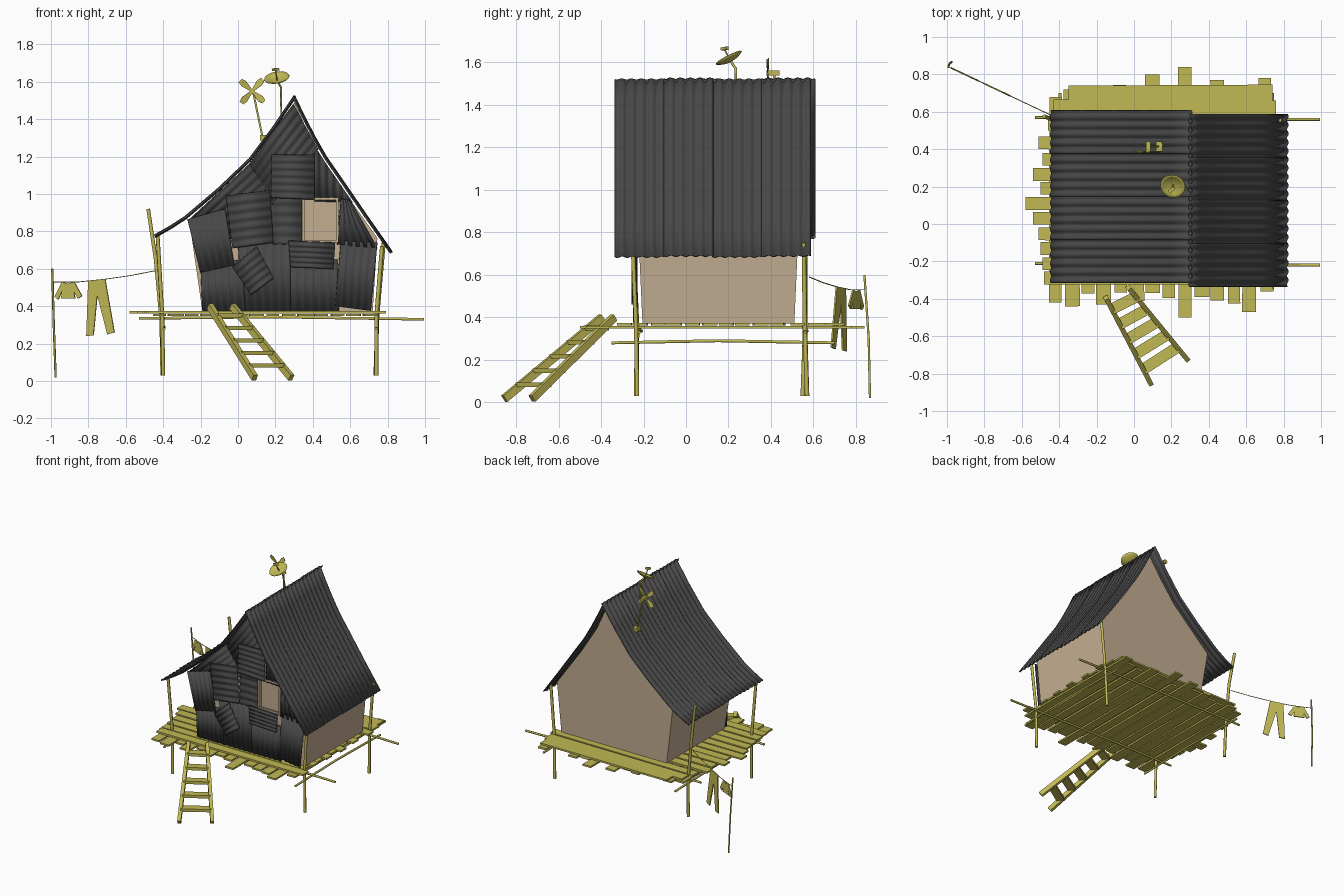
import bpy, bmesh, math, random
from mathutils import Vector as V, Matrix
random.seed(4)

def material(name, col):
    m = bpy.data.materials.new(name)
    m.diffuse_color = (*col, 1)
    return m
WOOD = material("wood", (0.53, 0.48, 0.09))
TIN = material("tin", (0.065, 0.065, 0.065))
CLAY = material("clay", (0.56, 0.43, 0.29))

def make(name, verts, faces, mat, thick=0, smooth=False):
    me = bpy.data.meshes.new(name)
    me.from_pydata([tuple(v) for v in verts], [], faces)
    bm = bmesh.new()
    bm.from_mesh(me)
    bmesh.ops.recalc_face_normals(bm, faces=bm.faces)
    bm.to_mesh(me)
    bm.free()
    o = bpy.data.objects.new(name, me)
    bpy.context.collection.objects.link(o)
    me.materials.append(mat)
    if thick:
        s = o.modifiers.new("thickness", 'SOLIDIFY')
        s.thickness, s.offset = thick, 0
    if smooth:
        bpy.ops.object.select_all(action='DESELECT')
        o.select_set(True)
        bpy.context.view_layer.objects.active = o
        bpy.ops.object.shade_smooth_by_angle(angle=math.radians(50))
    return o

def beam(name, p, q, w, t, mat=WOOD):
    """Square bar from p to q, w wide sideways and t tall."""
    p, q = V(p), V(q)
    d = (q - p).normalized()
    side = (d.cross(V((0, 0, 1))) if abs(d.z) < 0.99 else V((1, 0, 0))).normalized()
    up = side.cross(d)
    vs = [e + side * w / 2 * a + up * t / 2 * b for e in (p, q)
          for a, b in ((-1, -1), (1, -1), (1, 1), (-1, 1))]
    return make(name, vs, [(0, 1, 2, 3), (4, 5, 6, 7)] +
                [(i, (i + 1) % 4, (i + 1) % 4 + 4, i + 4) for i in range(4)], mat)

def rod(name, pts, r, mat=WOOD):
    cu = bpy.data.curves.new(name, 'CURVE')
    cu.dimensions = '3D'
    cu.bevel_depth, cu.bevel_resolution, cu.use_fill_caps = r, 1, True
    s = cu.splines.new('POLY')
    s.points.add(len(pts) - 1)
    for sp, p in zip(s.points, pts):
        sp.co = (*p, 1)
    cu.materials.append(mat)
    o = bpy.data.objects.new(name, cu)
    bpy.context.collection.objects.link(o)
    return o

def ribbed(name, a, b, ribs, amp, thick=0.006):
    """Corrugated sheet between polylines a and b; ribs run along them."""
    n, m = ribs * 6, len(a)
    vs = []
    for i in range(n + 1):
        for j in range(m):
            along = a[min(j + 1, m - 1)] - a[max(j - 1, 0)]
            nor = along.cross(b[j] - a[j]).normalized()
            vs.append(a[j].lerp(b[j], i / n) + nor * amp * math.sin(i / 6 * math.tau))
    fs = [(i * m + j, i * m + j + 1, i * m + m + j + 1, i * m + m + j)
          for i in range(n) for j in range(m - 1)]
    return make(name, vs, fs, TIN, thick, True)

# house body: bent gable profile, walls lean outwards
prof = [(-0.19, 0.37), (-0.26, 0.855), (-0.1, 1.005), (0.06, 1.155), (0.19, 1.325), (0.302, 1.49),
        (0.40, 1.275), (0.535, 1.06), (0.745, 0.765), (0.72, 0.37)]
lean = lambda z: 0.02 * min(1, (z - 0.37) / 0.45)
vs = [(x, -0.205 - lean(z), z) for x, z in prof] + [(x, 0.51 + lean(z), z) for x, z in prof]
n = len(prof)
make("house_body", vs, [tuple(range(n)), tuple(range(n, 2 * n))] +
     [(i, (i + 1) % n, (i + 1) % n + n, i + n) for i in range(n)], CLAY)

# corrugated roof slopes, each of overlapping sheets
left = [(-0.445, 0.772), (-0.36, 0.82), (-0.28, 0.872), (-0.1, 1.025), (0.064, 1.182), (0.19, 1.35), (0.305, 1.52)]
right = [(0.82, 0.685), (0.68, 0.885), (0.545, 1.082), (0.47, 1.19), (0.41, 1.295), (0.35, 1.41), (0.298, 1.52)]
for side, line, y0 in (("left", left, -0.315), ("right", right, -0.335)):
    for k in range(4):
        ya, yb = y0 + k * 0.23, y0 + k * 0.23 + 0.232
        dz = 0.004 * (k % 2)
        ribbed(f"roof_sheet_{side}_{k}", [V((x, ya, z + dz)) for x, z in line],
               [V((x, yb, z + dz)) for x, z in line], 5, 0.006)

# patchwork of tin on the front: layer, ribs, edge a (2 points), edge b (2 points)
patches = [
    (0, 6, (-0.265, 0.86), (0.06, 1.16), (-0.05, 0.75), (0.2, 0.96)),
    (0, 6, (0.06, 1.16), (0.295, 1.48), (0.2, 0.97), (0.43, 1.24)),
    (0, 5, (0.41, 1.25), (0.41, 0.96), (0.61, 0.96), (0.61, 0.955)),
    (0, 5, (0.18, 0.73), (0.35, 0.73), (0.18, 1.0), (0.35, 1.0)),
    (0, 6, (-0.19, 0.375), (-0.2, 0.62), (0.04, 0.375), (0.02, 0.65)),
    (0, 6, (0.02, 0.375), (0.0, 0.74), (0.28, 0.375), (0.28, 0.75)),
    (0, 6, (0.27, 0.375), (0.28, 0.64), (0.54, 0.375), (0.53, 0.65)),
    (1, 5, (-0.2, 0.58), (-0.27, 0.865), (-0.02, 0.62), (-0.07, 0.92)),
    (1, 5, (0.52, 0.40), (0.55, 0.75), (0.71, 0.375), (0.745, 0.74)),
    (1, 5, (0.53, 0.73), (0.55, 0.975), (0.745, 0.71), (0.6, 0.965)),
    (2, 5, (0.28, 0.61), (0.51, 0.60), (0.27, 0.75), (0.52, 0.74)),
    (2, 6, (-0.03, 0.71), (0.19, 0.74), (-0.065, 0.99), (0.17, 1.02)),
    (2, 6, (0.175, 0.98), (0.41, 0.97), (0.18, 1.21), (0.41, 1.21)),
    (2, 5, (0.07, 0.46), (0.19, 0.55), (-0.03, 0.61), (0.1, 0.72))]
for k, (layer, ribs, *c) in enumerate(patches):
    p = [V((x, -0.234 - 0.009 * layer, z)) for x, z in c]
    ribbed(f"front_patch_{k}", p[:2], p[2:], ribs, 0.004, 0.004)

# window frame
for k, (a, b) in enumerate((((0.35, 0.74), (0.35, 0.98)), ((0.53, 0.74), (0.53, 0.98)),
                            ((0.345, 0.745), (0.535, 0.745)), ((0.345, 0.975), (0.535, 0.975)))):
    beam(f"window_frame_{k}", (a[0], -0.235, a[1]), (b[0], -0.235, b[1]), 0.014, 0.03 if k < 2 else 0.014, CLAY)

# deck, lower layer: planks running front to back
fixed = {1: (-0.44, 0.72), 3: (-0.43, 0.70), 6: (-0.37, 0.80), 8: (-0.5, 0.84), 9: (-0.39, 0.74),
         10: (-0.41, 0.77), 12: (-0.47, 0.72), 13: (-0.36, 0.78)}
for k in range(14):
    x = -0.42 + k * 0.0865
    a, b = fixed.get(k, (random.uniform(-0.44, -0.35), random.uniform(0.67, 0.76)))
    s = random.uniform(-0.006, 0.006)
    beam(f"lower_plank_{k}", (x + s, a, 0.353), (x - s, b, 0.353), random.uniform(0.065, 0.082), 0.013)

# deck, upper layer: planks running left to right
upper = [(-0.29, -0.48, 0.79), (-0.215, -0.49, 0.74), (-0.13, -0.50, 0.76), (-0.055, -0.51, 0.75), (0.03, -0.54, 0.77),
         (0.112, -0.58, 0.75), (0.19, -0.50, 0.78), (0.265, -0.54, 0.74), (0.35, -0.49, 0.77),
         (0.43, -0.51, 0.75), (0.53, -0.46, 0.78), (0.62, -0.43, 0.76), (0.70, -0.35, 0.74)]
for k, (y, a, b) in enumerate(upper):
    s = random.uniform(-0.005, 0.005)
    beam(f"upper_plank_{k}", (a, y - s, 0.367), (b, y + s, 0.367), 0.085 if k > 10 else 0.068, 0.013)

# stilts and round bearers under the deck
for name, pts in {
    "front_left": [(-0.40, -0.235, 0.03), (-0.405, -0.23, 0.35), (-0.43, -0.25, 0.78)],
    "back_left": [(-0.405, 0.55, 0.03), (-0.41, 0.56, 0.32), (-0.44, 0.56, 0.65), (-0.48, 0.575, 0.92)],
    "front_right": [(0.74, -0.23, 0.03), (0.74, -0.235, 0.35), (0.77, -0.25, 0.72)],
    "back_right": [(0.735, 0.57, 0.03), (0.745, 0.56, 0.35), (0.78, 0.555, 0.75)]}.items():
    rod(name + "_stilt", pts, 0.011)
for k, y in enumerate((-0.22, 0.56)):
    rod(f"long_bearer_{k}", [(-0.53, y + 0.01, 0.335), (0.2, y, 0.342), (0.995, y, 0.33)], 0.008)
for k, x in enumerate((-0.395, 0.74)):
    rod(f"cross_bearer_{k}", [(x, -0.35, 0.28), (x, 0.15, 0.29), (x, 0.7, 0.28)], 0.008)

# ladder
la, lb = V((0.09, -0.855, 0.017)), V((-0.15, -0.395, 0.40))
ra, rb = V((0.285, -0.725, 0.017)), V((-0.03, -0.34, 0.40))
beam("ladder_rail_left", la, lb, 0.026, 0.036)
beam("ladder_rail_right", ra, rb, 0.026, 0.036)
for k in range(5):
    t = 0.17 + k * 0.175
    beam(f"ladder_tread_{k}", la.lerp(lb, t), ra.lerp(rb, t), 0.06, 0.022)

# clothes line with trousers and shirt
hang_y = lambda x: 0.58 + (-0.44 - x) * 0.473
rod("line_post", [(-0.975, 0.866, 0.02), (-0.985, 0.86, 0.3), (-0.993, 0.84, 0.6)], 0.006)
rod("clothes_line", [(x, hang_y(x), z) for x, z in
    ((-0.988, 0.53), (-0.85, 0.53), (-0.72, 0.543), (-0.58, 0.563), (-0.44, 0.59))], 0.0025)
clothes = {
    "trousers": [(-0.80, 0.535), (-0.71, 0.545), (-0.66, 0.26), (-0.698, 0.25), (-0.752, 0.46),
                 (-0.772, 0.245), (-0.81, 0.24)],
    "shirt": [(-0.94, 0.53), (-0.91, 0.52), (-0.875, 0.53), (-0.833, 0.455), (-0.855, 0.44), (-0.875, 0.475),
              (-0.87, 0.44), (-0.945, 0.44), (-0.94, 0.48), (-0.96, 0.435), (-0.98, 0.45)]}
for name, o in clothes.items():
    make(name, [(x, hang_y(x), z) for x, z in o], [tuple(range(len(o)))], WOOD, 0.008)

# satellite dish with feed arm and mast
q = V((-0.15, -0.45, 0.88)).to_track_quat('Z', 'Y')
c = V((0.21, 0.21, 1.605))
N, rings = 16, (0.015, 0.035, 0.052, 0.068)
vs = [c + q @ V((r * math.cos(i * math.tau / N), r * math.sin(i * math.tau / N), 0.02 * (r / 0.068) ** 2))
      for r in rings for i in range(N)]
fs = [(k * N + i, k * N + (i + 1) % N, k * N + N + (i + 1) % N, k * N + N + i)
      for k in range(len(rings) - 1) for i in range(N)] + [tuple(range(N))]
make("dish", vs, fs, WOOD, 0.004, True)
tip = c + q @ V((0, 0, 0.062))
rod("dish_feed_arm", [c, tip], 0.004)
beam("dish_feed", tip - V((0.014, 0.012, -0.004)), tip + V((0.014, 0.012, 0.008)), 0.018, 0.014)
rod("dish_mast", [(0.232, 0.235, 1.38), (0.23, 0.235, 1.57), c], 0.006)

# wind turbine on the left slope
hub = V((0.075, 0.385, 1.55))
rod("turbine_mast", [(0.14, 0.415, 1.26), (0.08, 0.415, 1.55)], 0.006)
beam("turbine_hub", hub - V((0, 0.006, 0)), hub + V((0, 0.055, 0)), 0.024, 0.024)
beam("turbine_box", (0.135, 0.39, 1.3), (0.135, 0.44, 1.3), 0.035, 0.03)
for k in range(4):
    rot = Matrix.Rotation(math.radians(42 + 90 * k), 3, 'Y')
    blade = [(0, 0, -0.005), (0.06, -0.004, -0.018), (0.085, -0.004, -0.012), (0.085, 0.004, 0.012),
             (0.06, 0.004, 0.018), (0, 0, 0.005)]
    make(f"turbine_blade_{k}", [hub + rot @ V(p) for p in blade], [tuple(range(6))], WOOD, 0.004)
